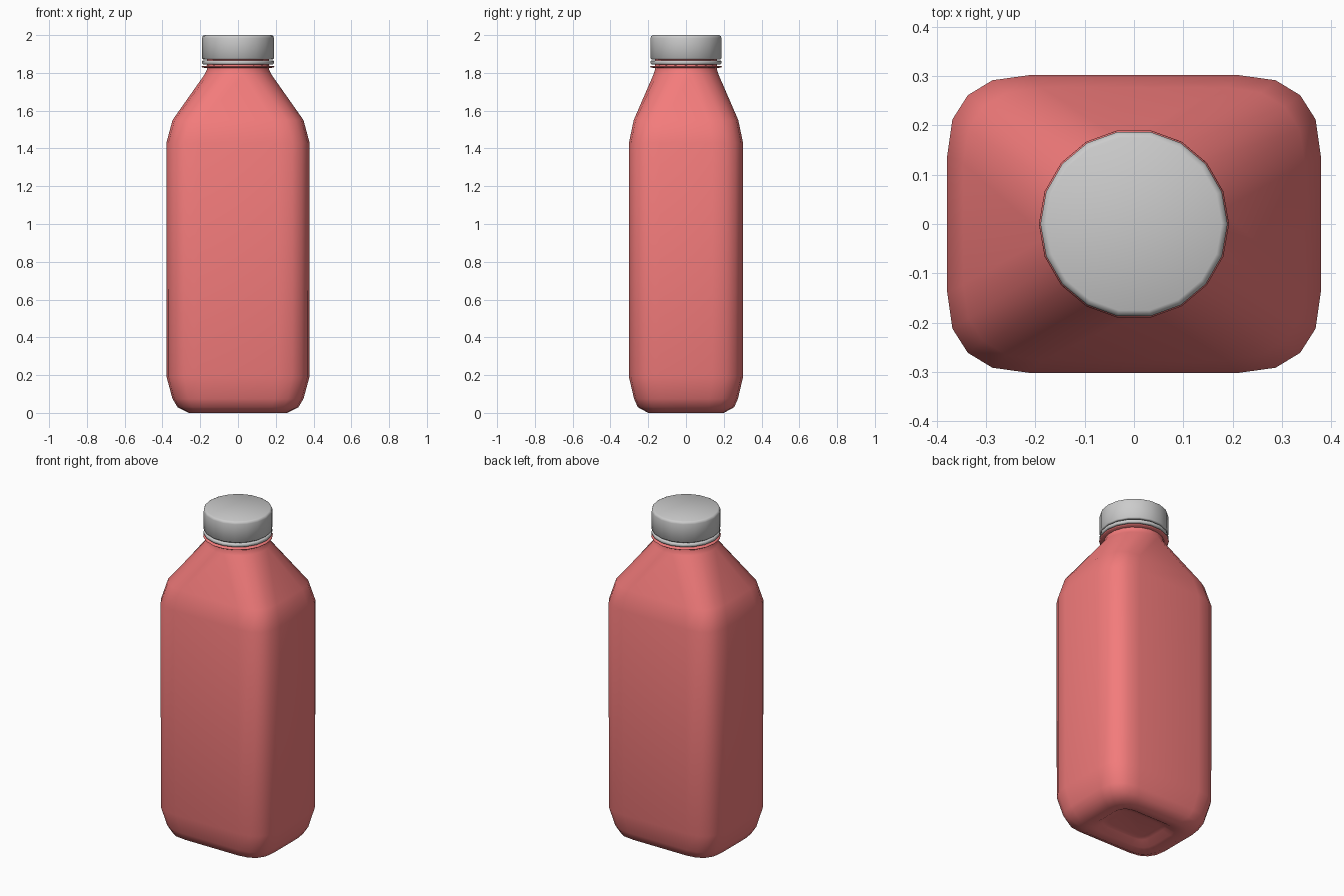
import bpy, bmesh
from math import sin, cos, pi, radians

if "Cube" in bpy.data.objects:
    bpy.data.objects.remove(bpy.data.objects["Cube"])


def loft(name, rings, cap_first=False, cap_last=False, color=None):
    """Skin a stack of equal-length point rings into one smooth object."""
    bm = bmesh.new()
    loops = [[bm.verts.new(p) for p in r] for r in rings]
    n = len(loops[0])
    for a, b in zip(loops, loops[1:]):
        for i in range(n):
            j = (i + 1) % n
            bm.faces.new((a[i], a[j], b[j], b[i]))
    if cap_first:
        bm.faces.new(loops[0][::-1])
    if cap_last:
        bm.faces.new(loops[-1])
    bmesh.ops.recalc_face_normals(bm, faces=bm.faces)
    for f in bm.faces:
        f.smooth = True
    me = bpy.data.meshes.new(name)
    bm.to_mesh(me)
    bm.free()
    ob = bpy.data.objects.new(name, me)
    bpy.context.collection.objects.link(ob)
    if color:
        me.materials.append(color)
    return ob


def body_ring(hx, hy, z, t):
    """Rounded rectangle (t=0) blending to a circle (t=1), five points per corner."""
    pts = []
    rx, ry = hx * 0.44, hy * 0.54
    for q, (sx, sy) in enumerate(((1, 1), (-1, 1), (-1, -1), (1, -1))):
        for k in range(5):
            i = k if q % 2 == 0 else 4 - k
            a, c = radians(22.5 * i), radians(9 + 18 * i)
            x = hx - rx + rx * max(cos(a), 0) ** 0.83
            y = hy - ry + ry * max(sin(a), 0) ** 0.83
            pts.append((sx * (x + (hx * cos(c) - x) * t),
                        sy * (y + (hy * sin(c) - y) * t), z))
    return pts


def circle(r, z, n=18):
    return [(r * cos(2 * pi * i / n), r * sin(2 * pi * i / n), z) for i in range(n)]


red = bpy.data.materials.new("red_plastic")
red.diffuse_color = (0.9, 0.2, 0.2, 1)
red.use_nodes = True
red.node_tree.nodes["Principled BSDF"].inputs["Base Color"].default_value = red.diffuse_color

# Bottle body: recessed base, straight sides, shoulder tapering to a round neck
sections = [
    (0.13, 0.09, 0.035, 0), (0.16, 0.115, 0.03, 0), (0.20, 0.15, 0.005, 0),
    (0.26, 0.20, 0.0, 0), (0.32, 0.255, 0.03, 0), (0.347, 0.275, 0.075, 0),
    (0.378, 0.302, 0.19, 0), (0.379, 0.302, 1.43, 0), (0.347, 0.277, 1.55, 0.05),
    (0.18, 0.175, 1.79, 1), (0.167, 0.167, 1.815, 1), (0.165, 0.165, 1.96, 1),
]
loft("bottle_body", [body_ring(*s) for s in sections], cap_first=True, color=red)

# Thin flange around the neck
flange = [(0.16, 1.825), (0.188, 1.828), (0.193, 1.832), (0.188, 1.837), (0.16, 1.838)]
loft("neck_flange", [circle(*p) for p in flange], color=red)

# Tamper ring below the cap
ring = [(0.172, 1.845), (0.185, 1.845), (0.190, 1.849), (0.190, 1.862),
        (0.185, 1.866), (0.172, 1.866), (0.172, 1.845)]
loft("tamper_ring", [circle(*p) for p in ring])

# Screw cap, hollow underneath
cap = [(0.173, 1.975), (0.173, 1.872), (0.185, 1.872), (0.190, 1.877),
       (0.190, 1.985), (0.187, 1.995), (0.178, 2.0)]
loft("cap", [circle(*p) for p in cap], cap_first=True, cap_last=True)
